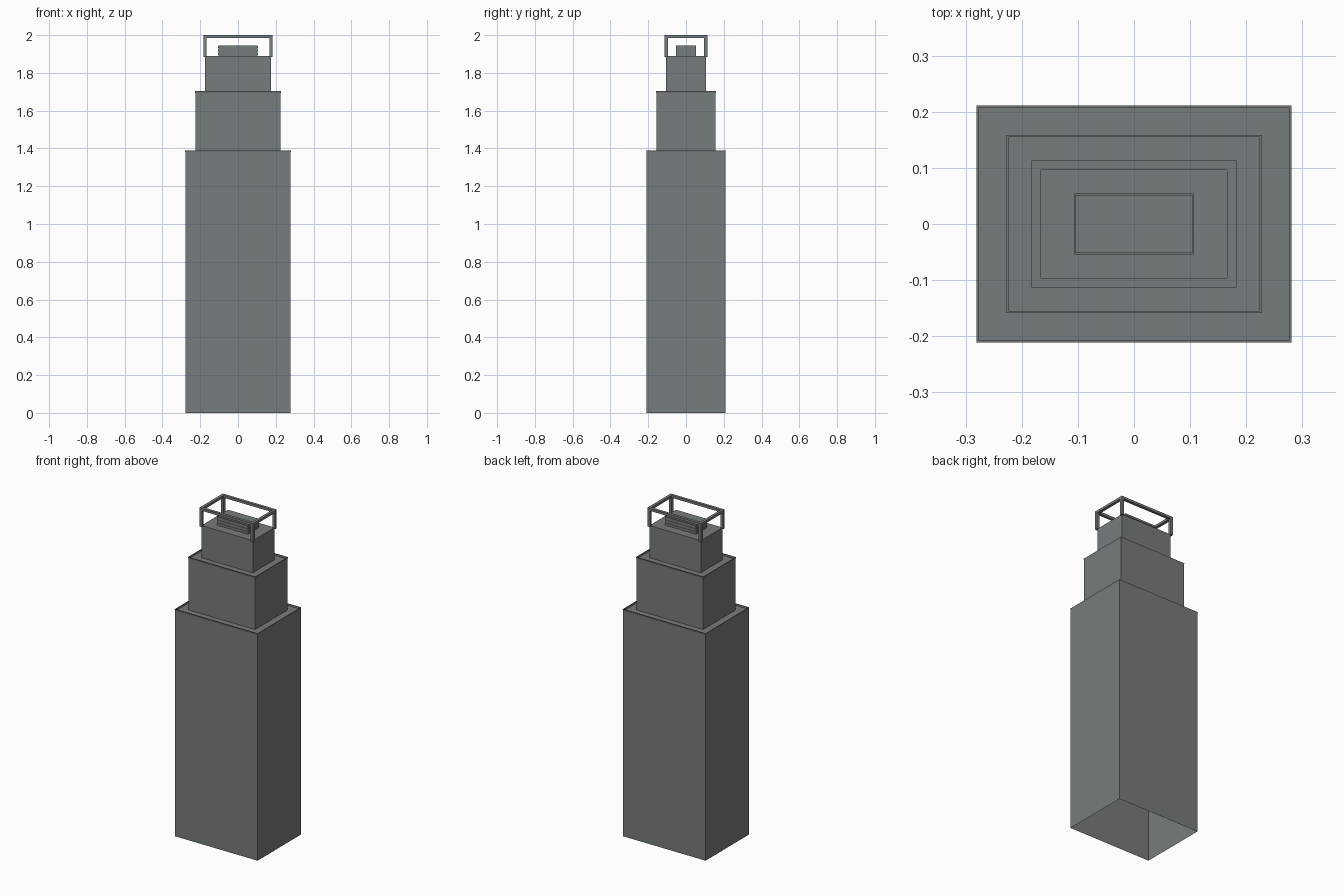
import bpy, bmesh
from mathutils import Matrix, Vector

if "Cube" in bpy.data.objects:
    bpy.data.objects.remove(bpy.data.objects["Cube"])

grey = bpy.data.materials.new("concrete_grey")
grey.diffuse_color = (0.18, 0.2, 0.21, 1)
grey.use_nodes = True
grey.node_tree.nodes["Principled BSDF"].inputs["Base Color"].default_value = grey.diffuse_color


def add_box(bm, x, y, z0, z1, cx=0, cy=0):
    """Box with half sizes x, y between heights z0 and z1."""
    m = Matrix.Translation((cx, cy, (z0 + z1) / 2)) @ Matrix.Diagonal((2 * x, 2 * y, z1 - z0, 1))
    return bmesh.ops.create_cube(bm, size=1, matrix=m)["verts"]


def finish(bm, name):
    me = bpy.data.meshes.new(name)
    bm.to_mesh(me)
    bm.free()
    me.materials.append(grey)
    ob = bpy.data.objects.new(name, me)
    bpy.context.collection.objects.link(ob)
    return ob


def tier(name, x, y, z0, z1, rim=True):
    """Open-bottomed block; the roof sits inside a thin raised rim."""
    bm = bmesh.new()
    add_box(bm, x, y, z0, z1)
    bm.normal_update()
    bottom = [f for f in bm.faces if f.normal.z < -0.9]
    bmesh.ops.delete(bm, geom=bottom, context='FACES_ONLY')
    if rim:
        # flared lip just under the top edge
        band = 0.010
        bmesh.ops.bisect_plane(bm, geom=bm.verts[:] + bm.edges[:] + bm.faces[:],
                               plane_co=(0, 0, z1 - band), plane_no=(0, 0, 1))
        for v in bm.verts:
            if v.co.z > z1 - 0.001:
                v.co.x += 0.002 if v.co.x > 0 else -0.002
                v.co.y += 0.002 if v.co.y > 0 else -0.002
        bm.normal_update()
        roof = [f for f in bm.faces if f.normal.z > 0.9]
        bmesh.ops.inset_region(bm, faces=roof, thickness=0.006)
        # sunken roof
        ext = bmesh.ops.extrude_face_region(bm, geom=roof)
        verts = [g for g in ext["geom"] if isinstance(g, bmesh.types.BMVert)]
        bmesh.ops.translate(bm, verts=verts, vec=Vector((0, 0, -band)))
        bmesh.ops.delete(bm, geom=[f for f in roof if f.is_valid], context='FACES_ONLY')
    return finish(bm, name)


# Stepped tower
tier("lower_tower", 0.279, 0.209, 0, 1.39)
tier("middle_tower", 0.226, 0.157, 1.38, 1.703)
tier("upper_tower", 0.174, 0.105, 1.693, 1.89, rim=False)

# Rooftop unit: slatted box
bm = bmesh.new()
add_box(bm, 0.104, 0.052, 1.89, 1.945)
for i in range(3):
    z = 1.895 + i * 0.018
    add_box(bm, 0.106, 0.054, z, z + 0.011)
finish(bm, "rooftop_unit")

# Rooftop frame: corner posts and top rails
bm = bmesh.new()
t = 0.0085
fx, fy = 0.174, 0.105
for sx in (-1, 1):
    for sy in (-1, 1):
        add_box(bm, t, t, 1.885, 2.0, sx * fx, sy * fy)
for s in (-1, 1):
    add_box(bm, fx - t, t, 1.985, 2.0, 0, s * fy)
    add_box(bm, t, fy - t, 1.985, 2.0, s * fx, 0)
finish(bm, "rooftop_frame")
